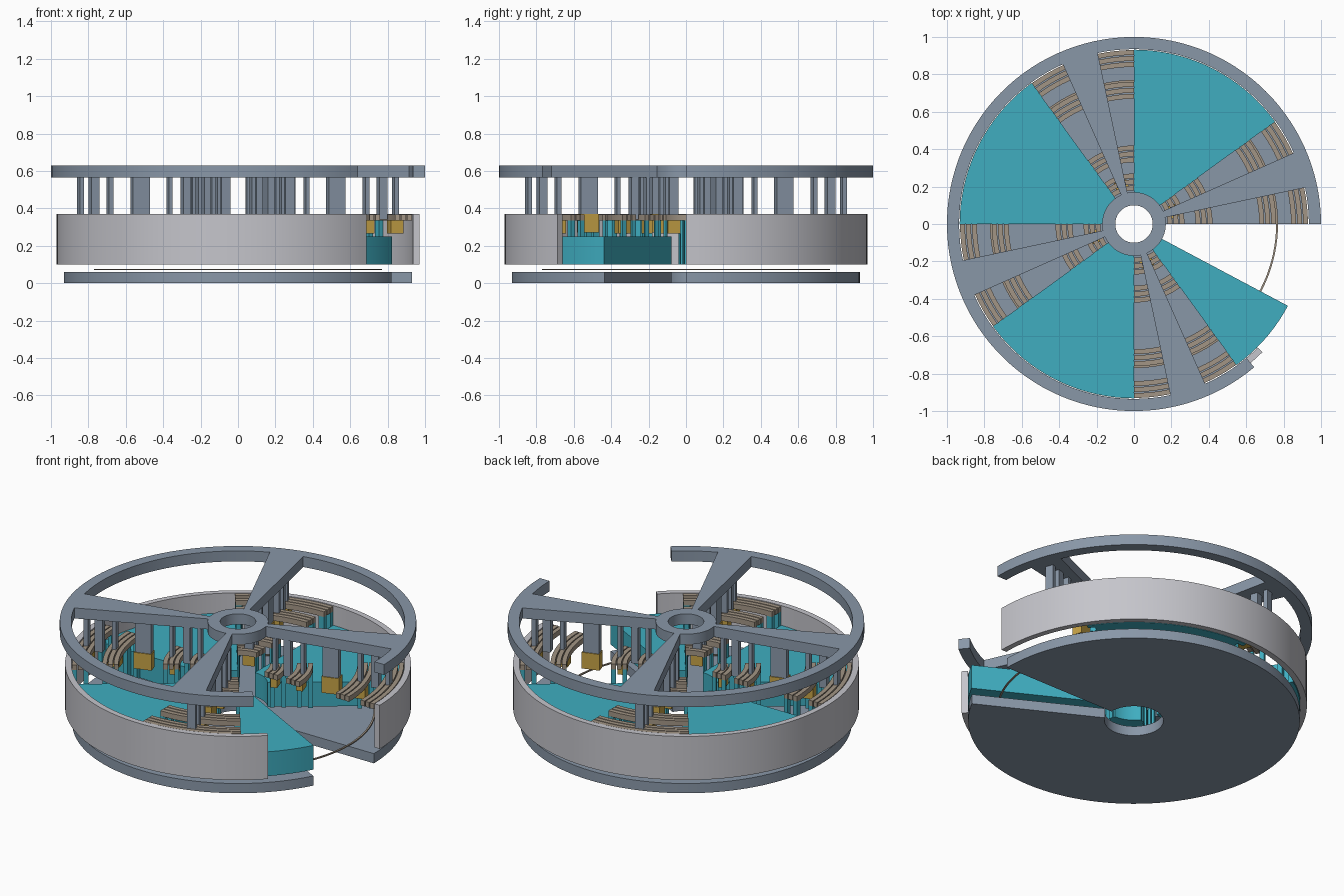
import bpy, bmesh, math
from mathutils import Matrix

cube = bpy.data.objects.get("Cube")
if cube:
    bpy.data.objects.remove(cube, do_unlink=True)


def material(name, rgb):
    m = bpy.data.materials.new(name)
    m.use_nodes = True
    m.diffuse_color = (*rgb, 1)
    m.node_tree.nodes["Principled BSDF"].inputs["Base Color"].default_value = (*rgb, 1)
    return m


steel = material("blue grey steel", (0.25, 0.31, 0.39))
teal = material("teal", (0.05, 0.42, 0.53))
silver = material("light silver", (0.56, 0.56, 0.60))
gold = material("brass gold", (0.56, 0.36, 0.06))
brown = material("warm grey brown", (0.36, 0.30, 0.235))


def arc(bm, r0, r1, a0, a1, z0, z1):
    """Extruded ring segment between two angles in degrees."""
    full = a1 - a0 >= 360
    n = max(2, round((a1 - a0) / 3))
    rows = []
    for i in range(n if full else n + 1):
        a = math.radians(a0 + (a1 - a0) * i / n)
        rows.append([bm.verts.new((r * math.cos(a), r * math.sin(a), z))
                     for r, z in ((r0, z0), (r1, z0), (r1, z1), (r0, z1))])
    pairs = list(zip(rows, rows[1:]))
    if full:
        pairs.append((rows[-1], rows[0]))
    else:
        bm.faces.new(rows[0])
        bm.faces.new(rows[-1][::-1])
    for p, q in pairs:
        for k in range(4):
            bm.faces.new((p[k], q[k], q[(k + 1) % 4], p[(k + 1) % 4]))


def block(bm, r, angle, radial, tangential, z0, z1):
    """Box placed at a radius and turned to point at the axis."""
    m = (Matrix.Rotation(math.radians(angle), 4, 'Z')
         @ Matrix.Translation((r, 0, (z0 + z1) / 2))
         @ Matrix.Diagonal((radial, tangential, z1 - z0, 1)))
    bmesh.ops.create_cube(bm, size=1, matrix=m)


def build(name, mat, add):
    bm = bmesh.new()
    add(bm)
    bmesh.ops.recalc_face_normals(bm, faces=bm.faces)
    mesh = bpy.data.meshes.new(name)
    bm.to_mesh(mesh)
    bm.free()
    mesh.materials.append(mat)
    ob = bpy.data.objects.new(name, mesh)
    bpy.context.collection.objects.link(ob)
    bpy.ops.object.select_all(action='DESELECT')
    ob.select_set(True)
    bpy.context.view_layer.objects.active = ob
    bpy.ops.object.shade_smooth_by_angle(angle=math.radians(30))
    return ob


QUARTERS = (0, 90, 180, 270)
GROUPS = (0.18, 0.33, 0.67, 0.84)   # inner radius of each set of contact strips
STRIP = 0.026
STEP = 0.032

# Base plate, thin track and outer wall, each with its cutaway
build("base_plate", steel, lambda bm: arc(bm, 0.165, 0.93, 0, 332, 0, 0.06))
build("thin_track", brown, lambda bm: arc(bm, 0.76, 0.77, 0, 360, 0.07, 0.077))
build("outer_wall", silver, lambda bm: arc(bm, 0.935, 0.97, 0, 315, 0.1, 0.37))


# Wedge-shaped sectors, the last one cut short
def sectors(bm):
    for q in QUARTERS:
        arc(bm, 0.165, 0.932, q + 36, q + (62 if q == 270 else 90), 0.1, 0.25)


build("wedge_sectors", teal, sectors)


# Top frame: open rim, hub and four tapered spokes
def frame(bm):
    arc(bm, 0.935, 1.0, 0, 310, 0.565, 0.63)
    arc(bm, 0.1, 0.17, 0, 360, 0.565, 0.63)
    for q in QUARTERS:
        arc(bm, 0.168, 0.937, q + 12, q + 24, 0.565, 0.63)


build("top_frame", steel, frame)


# Posts hanging from the spokes
def posts(bm):
    for q in QUARTERS:
        block(bm, 0.55, q + 18, 0.095, 0.05, 0.37, 0.566)
        for r, w in ((0.22, 0.02), (0.295, 0.04), (0.385, 0.02),
                     (0.72, 0.025), (0.81, 0.045), (0.885, 0.025)):
            block(bm, r, q + 18, w, 0.05, 0.34, 0.566)


build("hanging_posts", steel, posts)


# Brass blocks below the posts
def brass(bm):
    for q in QUARTERS:
        block(bm, 0.55, q + 18, 0.105, 0.06, 0.27, 0.37)
        for r, w in ((0.22, 0.04), (0.37, 0.04), (0.72, 0.07), (0.885, 0.07)):
            block(bm, r, q + 18, w, 0.07, 0.265, 0.345)


build("brass_blocks", gold, brass)


# Curved contact strips in sets of three
def strips(bm):
    for q in QUARTERS:
        for g in GROUPS:
            for k in range(3):
                r = g + k * STEP
                arc(bm, r, r + STRIP, q, q + 36, 0.335, 0.368)


build("contact_strips", brown, strips)


# Upright supports carrying the strip ends on the sector edges
def supports(bm):
    for q in QUARTERS:
        for g in GROUPS:
            for k in (0, 2):
                r = g + k * STEP
                arc(bm, r, r + STRIP, q + 33.5, q + 36, 0.1, 0.336)
                if q:
                    arc(bm, r, r + STRIP, q, q + 2.5, 0.1, 0.336)


build("strip_supports", teal, supports)
